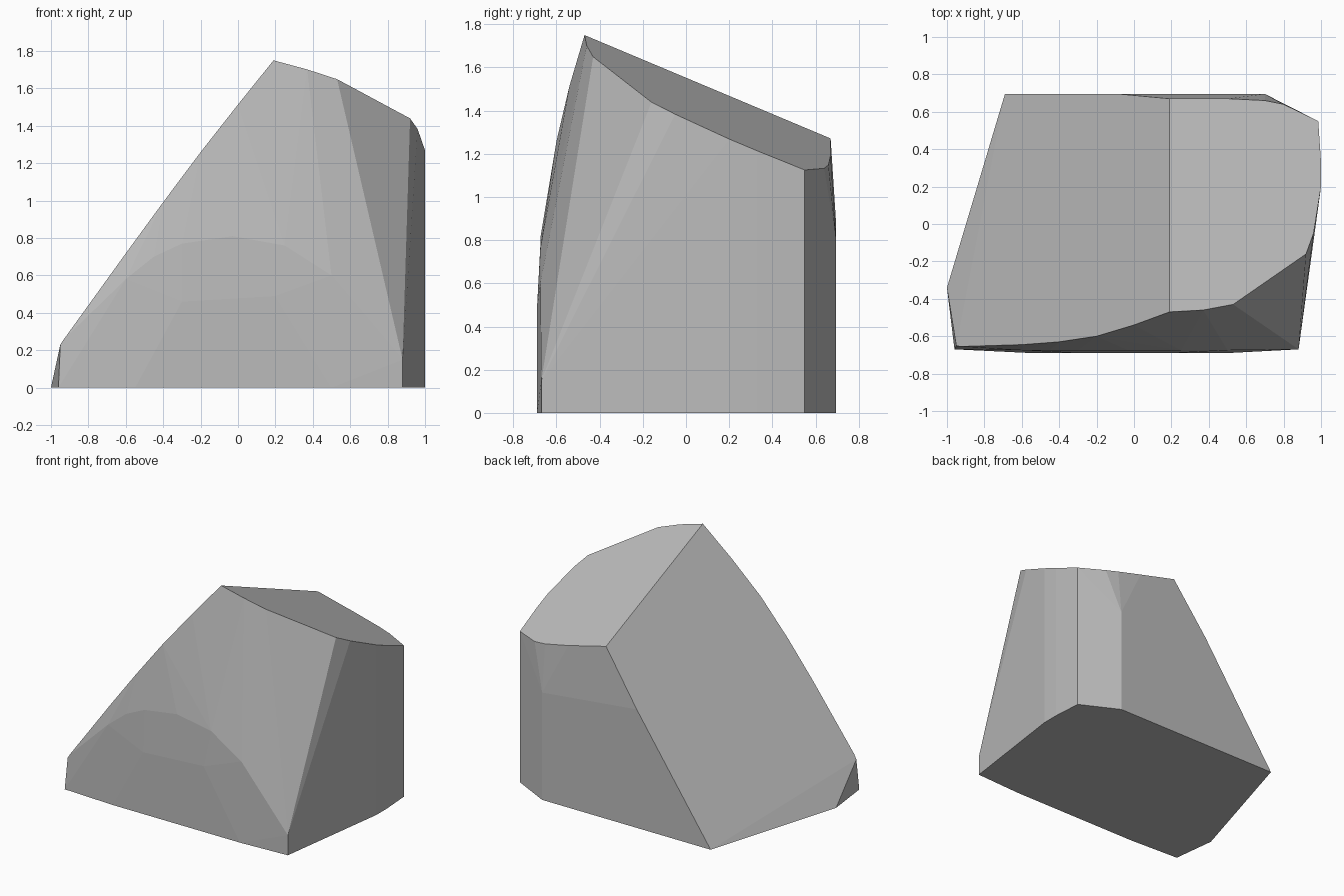
import bpy
import bmesh

cube = bpy.data.objects.get("Cube")
if cube:
    bpy.data.objects.remove(cube, do_unlink=True)


def slope(x, y):
    """Height of the long left slope."""
    return max(0, 1.40 * x - 0.42 * y + 1.287)


def cap(x, y):
    """Height of the shallow top face."""
    return 1.75 - 0.42 * (y + 0.47) - 0.247 * (x - 0.19)


# Outline standing on the ground
footprint = [(-1, -0.34), (-0.96, -0.67), (-0.55, -0.69), (0.5, -0.69),
             (0.88, -0.67), (0.96, -0.05), (1, 0.2), (1, 0.33),
             (0.985, 0.55), (0.7, 0.695), (-0.69, 0.695)]

# Rim of the top face, starting and ending at the ridge
cap_rim = [(0.19, -0.47), (0.37, -0.46), (0.53, -0.43), (0.92, -0.16),
           (0.96, -0.05), (1, 0.2), (1, 0.33), (0.985, 0.55),
           (0.8, 0.64), (0.7, 0.66), (0.5, 0.67), (0.19, 0.67)]

# Curved front rim of the left slope and its back corner
slope_rim = [(-0.95, -0.65), (-0.93, -0.655), (-0.6, -0.645), (-0.4, -0.63),
             (-0.2, -0.6), (0, -0.54), (-0.08, 0.695)]

# Arched bulge on the front wall, as x and z
arch = [(-0.6, 0.58), (-0.45, 0.7), (-0.3, 0.77), (-0.03, 0.81),
        (0.25, 0.76), (0.5, 0.6)]
belly = [(-0.3, 0.46), (0.2, 0.49)]

points = [(x, y, 0) for x, y in footprint]
points += [(x, y, cap(x, y)) for x, y in cap_rim]
points += [(x, y, slope(x, y)) for x, y in slope_rim]
points += [(x, -0.675, z) for x, z in arch]
points += [(x, -0.69, z) for x, z in belly]
# Front right corner post and end of the back crease
points += [(0.88, -0.67, 0.15), (0.7, 0.695, 0.8)]

# Wrap the rims into one solid chunk and merge its flat facets
bm = bmesh.new()
for p in points:
    bm.verts.new(p)
hull = bmesh.ops.convex_hull(bm, input=bm.verts[:])
loose = {v for v in hull["geom_interior"] + hull["geom_unused"]
         if isinstance(v, bmesh.types.BMVert) and not v.link_faces}
bmesh.ops.delete(bm, geom=list(loose), context="VERTS")
bmesh.ops.dissolve_limit(bm, angle_limit=0.02, verts=bm.verts[:], edges=bm.edges[:])
bmesh.ops.recalc_face_normals(bm, faces=bm.faces[:])

mesh = bpy.data.meshes.new("rock_chunk")
bm.to_mesh(mesh)
bm.free()
rock = bpy.data.objects.new("rock_chunk", mesh)
bpy.context.collection.objects.link(rock)

# Plain grey stone
grey = bpy.data.materials.new("grey_stone")
grey.use_nodes = True
colour = (0.5, 0.5, 0.5, 1)
grey.diffuse_color = colour
grey.node_tree.nodes["Principled BSDF"].inputs["Base Color"].default_value = colour
mesh.materials.append(grey)
